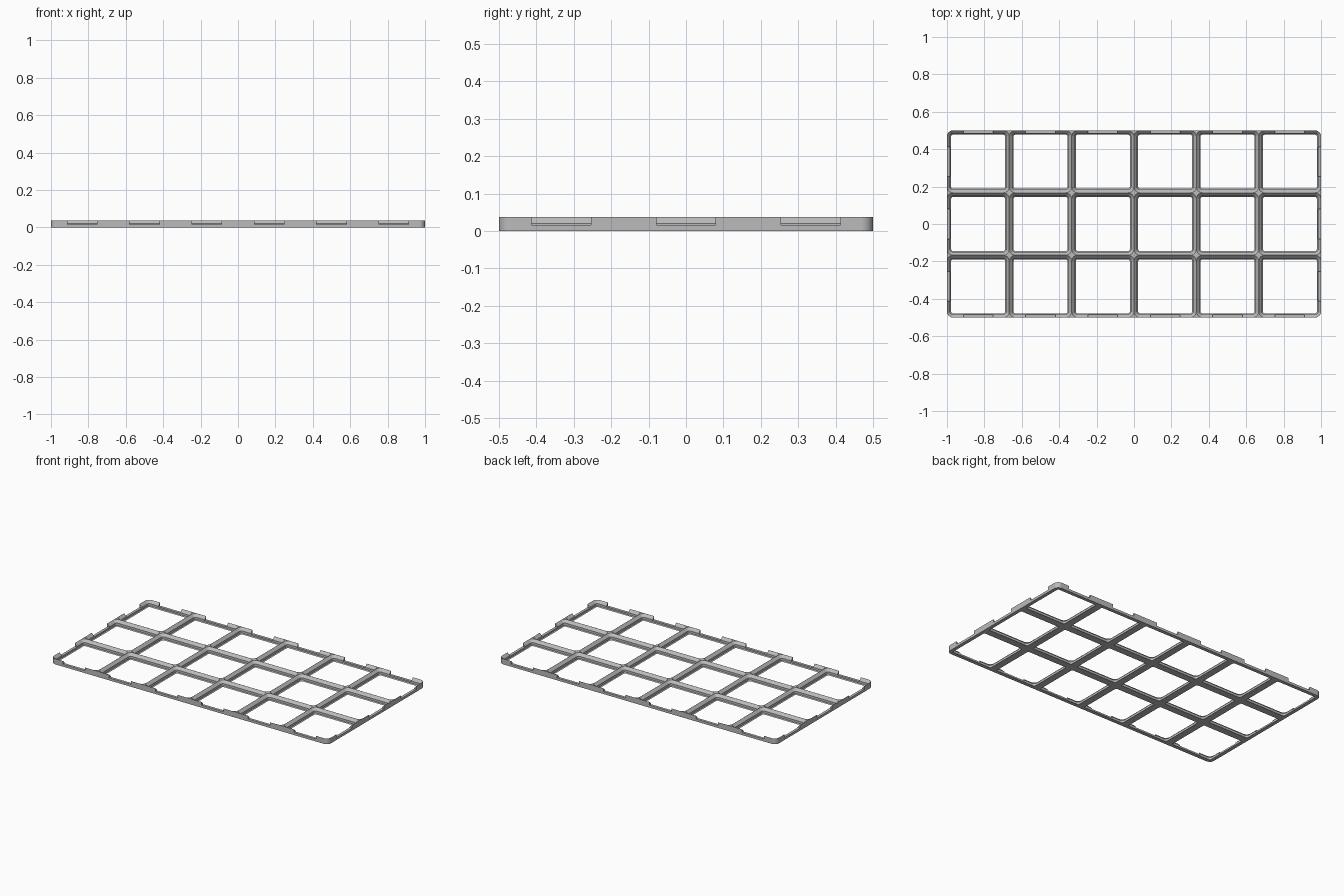
import bpy, bmesh, math

cube = bpy.data.objects.get("Cube")
if cube:
    bpy.data.objects.remove(cube, do_unlink=True)

COLS, ROWS = 6, 3
CELL = 2 / COLS
MM = CELL / 42          # the tray is designed on a 42 unit cell
HEIGHT = 4.65 * MM
RADIUS = 4 * MM
SEGS = 8


def rounded_ring(bm, cx, cy, hx, hy, r, z):
    """Ring of vertices around a rounded rectangle."""
    ring = []
    for q, (sx, sy) in enumerate([(1, 1), (-1, 1), (-1, -1), (1, -1)]):
        for i in range(SEGS + 1):
            a = math.pi / 2 * (q + i / SEGS)
            ring.append(bm.verts.new((cx + sx * (hx - r) + r * math.cos(a),
                                      cy + sy * (hy - r) + r * math.sin(a), z)))
    return ring


def loft(bm, rings):
    """Closed solid through a stack of rings, bottom to top."""
    for low, high in zip(rings, rings[1:]):
        for i in range(len(low)):
            j = (i + 1) % len(low)
            bm.faces.new((low[i], low[j], high[j], high[i]))
    bm.faces.new(rings[0][::-1])
    bm.faces.new(rings[-1])


def make_object(name, bm):
    mesh = bpy.data.meshes.new(name)
    bm.to_mesh(mesh)
    bm.free()
    obj = bpy.data.objects.new(name, mesh)
    bpy.context.collection.objects.link(obj)
    return obj


def add_box(bm, cx, cy, hx, hy, z0, z1):
    rings = [[bm.verts.new((cx + sx * hx, cy + sy * hy, z))
              for sx, sy in [(1, 1), (-1, 1), (-1, -1), (1, -1)]] for z in (z0, z1)]
    loft(bm, rings)


# Solid slab with rounded corners
bm = bmesh.new()
loft(bm, [rounded_ring(bm, 0, 0, COLS * CELL / 2, ROWS * CELL / 2, RADIUS, z)
          for z in (0, HEIGHT)])
frame = make_object("grid_frame", bm)

centres_x = [(i - (COLS - 1) / 2) * CELL for i in range(COLS)]
centres_y = [(j - (ROWS - 1) / 2) * CELL for j in range(ROWS)]

# Stepped pocket cutters: (height, inset from the cell edge)
PROFILE = [(-1, 2.85), (0, 2.85), (0.7, 2.15), (2.5, 2.15), (4.65, 0.05), (6, 0.05)]
bm = bmesh.new()
for cx in centres_x:
    for cy in centres_y:
        loft(bm, [rounded_ring(bm, cx, cy, CELL / 2 - d * MM, CELL / 2 - d * MM,
                               RADIUS - d * MM, z * MM) for z, d in PROFILE])
pockets = make_object("pocket_cutters", bm)

# Notch cutters, one per cell along each side of the rim
bm = bmesh.new()
LONG, DEEP, FLOOR = 10 * MM, 3 * MM, 2 * MM
for side in (-1, 1):
    for cx in centres_x:
        add_box(bm, cx, side * ROWS * CELL / 2, LONG, DEEP, FLOOR, 2 * HEIGHT)
    for cy in centres_y:
        add_box(bm, side * COLS * CELL / 2, cy, DEEP, LONG, FLOOR, 2 * HEIGHT)
notches = make_object("notch_cutters", bm)

# Cut the frame
bpy.context.view_layer.objects.active = frame
for cutter in (pockets, notches):
    mod = frame.modifiers.new("cut", 'BOOLEAN')
    mod.operation = 'DIFFERENCE'
    mod.solver = 'EXACT'
    mod.object = cutter
    bpy.ops.object.modifier_apply(modifier=mod.name)
for cutter in (pockets, notches):
    bpy.data.objects.remove(cutter, do_unlink=True)

# Plain grey plastic
grey = bpy.data.materials.new("grey_plastic")
grey.use_nodes = True
colour = (0.5, 0.5, 0.5, 1)
grey.diffuse_color = colour
grey.node_tree.nodes["Principled BSDF"].inputs["Base Color"].default_value = colour
frame.data.materials.clear()
frame.data.materials.append(grey)

# Smooth corners, crisp edges
bpy.ops.object.select_all(action='DESELECT')
frame.select_set(True)
bpy.ops.object.shade_smooth_by_angle(angle=math.radians(30))
weighted = frame.modifiers.new("weighted_normals", 'WEIGHTED_NORMAL')
weighted.keep_sharp = True
